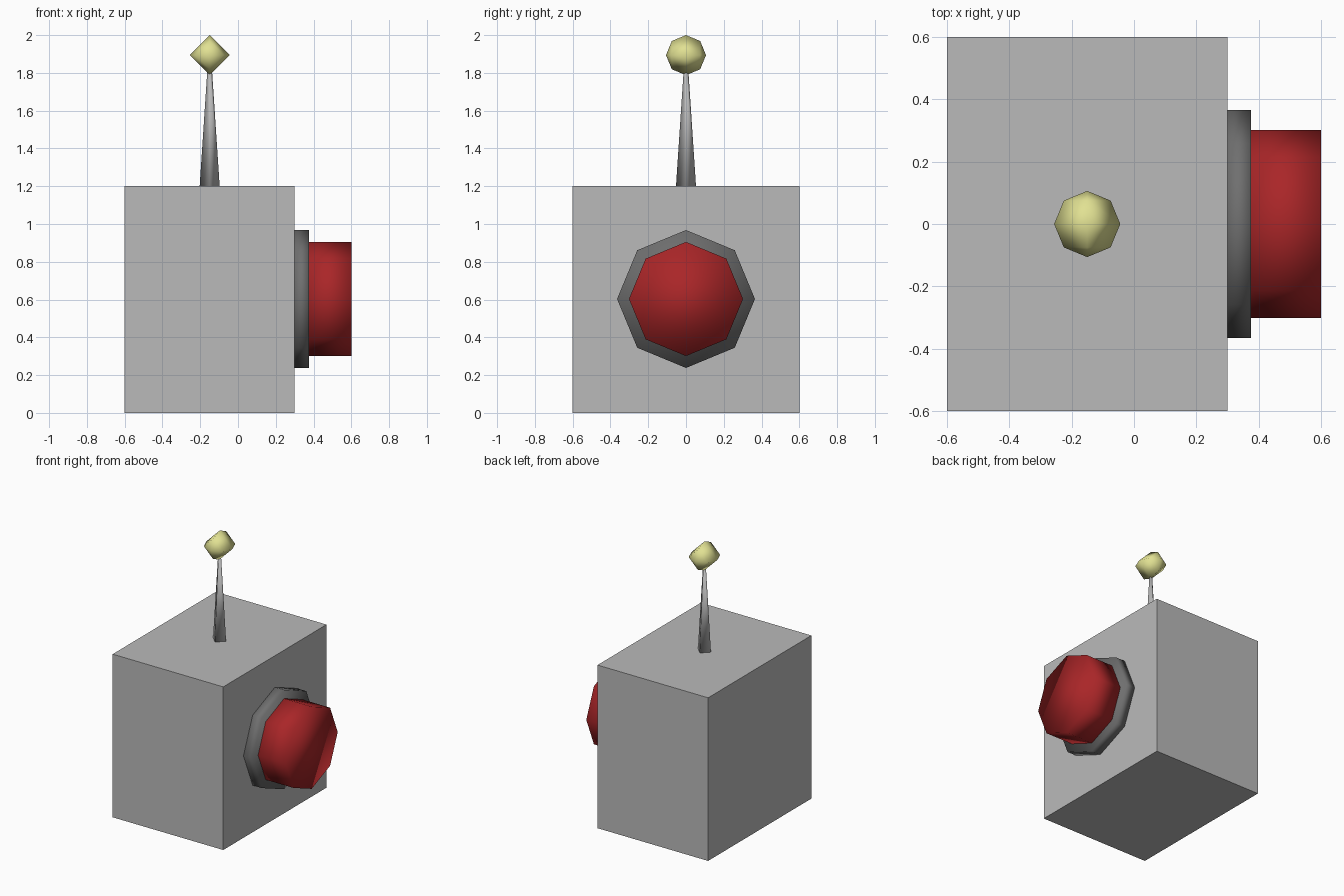
import bpy
from math import pi

if "Cube" in bpy.data.objects:
    bpy.data.objects.remove(bpy.data.objects["Cube"])


def material(name, rgb):
    m = bpy.data.materials.new(name)
    m.diffuse_color = (*rgb, 1)
    m.use_nodes = True
    m.node_tree.nodes["Principled BSDF"].inputs["Base Color"].default_value = m.diffuse_color
    return m


light_grey = material("light grey", (0.49, 0.49, 0.49))
dark_grey = material("dark grey", (0.16, 0.16, 0.16))
red = material("red", (0.40, 0.019, 0.021))
yellow = material("pale yellow", (0.75, 0.75, 0.29))


def finish(name, mat, smooth=True):
    ob = bpy.context.object
    ob.name = name
    ob.data.materials.append(mat)
    if smooth:
        bpy.ops.object.shade_smooth()
    return ob


def side_disc(name, mat, radius, x0, x1):
    """Octagonal drum lying along x, corner up."""
    bpy.ops.mesh.primitive_cylinder_add(
        vertices=8, radius=radius, depth=x1 - x0,
        location=((x0 + x1) / 2, 0, 0.603), rotation=(0, pi / 2, 0))
    return finish(name, mat)


# Box body
bpy.ops.mesh.primitive_cube_add(size=1, location=(-0.15, 0, 0.6))
bpy.context.object.scale = (0.9, 1.2, 1.2)
finish("body", light_grey, smooth=False)

# Button and its collar on the right side
side_disc("collar", dark_grey, 0.365, 0.30, 0.375)
side_disc("button", red, 0.302, 0.375, 0.60)

# Four-sided tapered antenna
bpy.ops.mesh.primitive_cone_add(
    vertices=4, radius1=0.053, radius2=0.012, depth=0.62,
    location=(-0.15, 0, 1.51))
finish("antenna", light_grey)

# Low-poly ball with its poles along y
bpy.ops.mesh.primitive_uv_sphere_add(
    segments=4, ring_count=4, radius=0.106,
    location=(-0.15, 0, 1.894), rotation=(pi / 2, 0, 0))
finish("antenna_tip", yellow)
